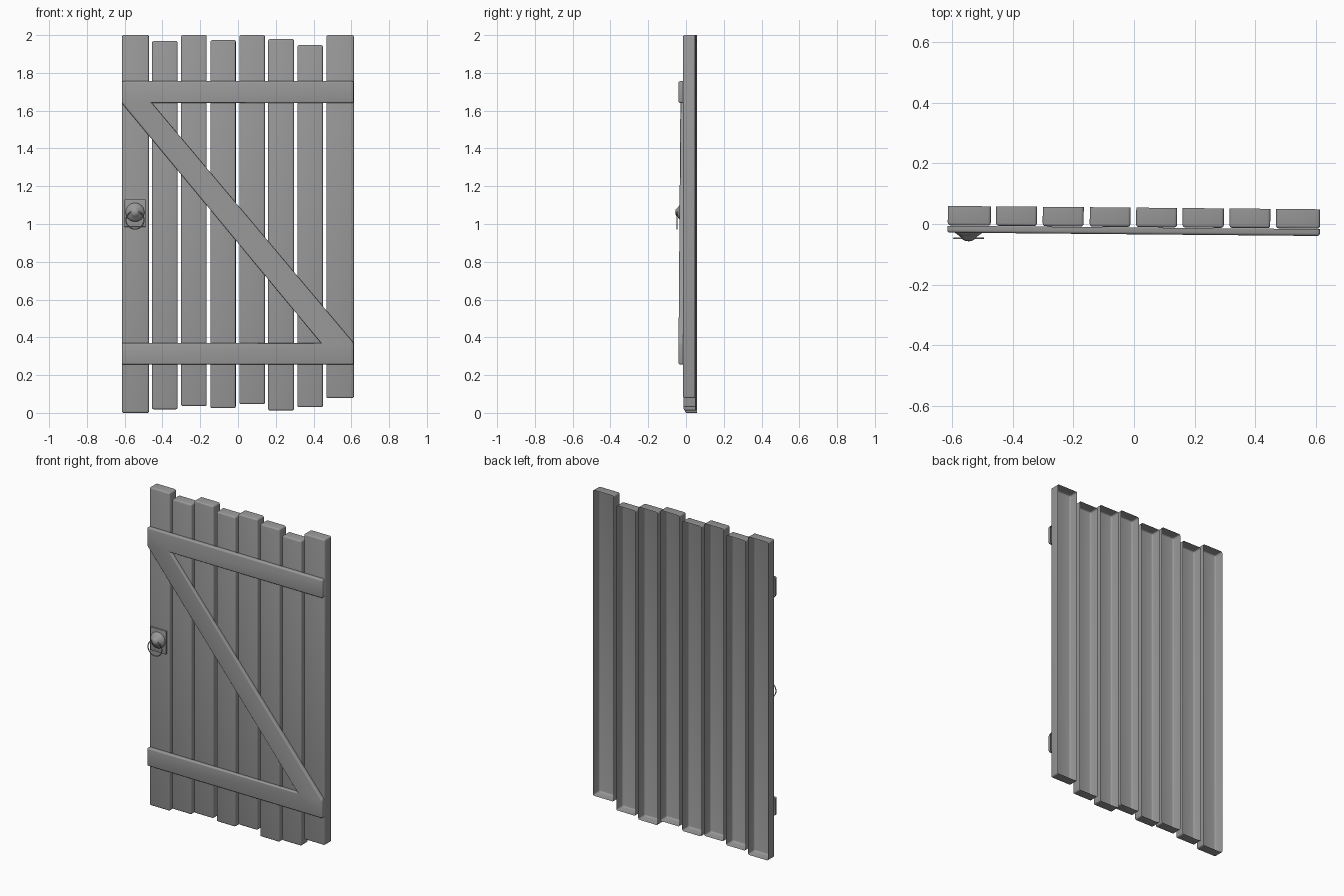
import bpy, bmesh, math
from mathutils import Vector

if "Cube" in bpy.data.objects:
    bpy.data.objects.remove(bpy.data.objects["Cube"])

TILT = -0.009  # the whole gate is turned very slightly about z

grey = bpy.data.materials.new("dark_grey")
grey.diffuse_color = (.32, .32, .32, 1)
grey.use_nodes = True
grey.node_tree.nodes["Principled BSDF"].inputs["Base Color"].default_value = grey.diffuse_color


def finish(name, bm):
    me = bpy.data.meshes.new(name)
    bm.to_mesh(me)
    bm.free()
    ob = bpy.data.objects.new(name, me)
    bpy.context.collection.objects.link(ob)
    ob.rotation_euler.z = TILT
    return ob


def slab(name, outline, y_front, y_back, bevel):
    """Open-backed slab from an x,z outline (counter-clockwise seen from the front)."""
    bm = bmesh.new()
    f = [bm.verts.new((x, y_front, z)) for x, z in outline]
    b = [bm.verts.new((x, y_back, z)) for x, z in outline]
    n = len(outline)
    bm.faces.new(f)
    for i in range(n):
        j = (i + 1) % n
        bm.faces.new((f[j], f[i], b[i], b[j]))
    # round the front edges and outer corners, but not the inner corners
    bm.normal_update()
    edges = [e for e in bm.edges if not e.is_boundary and e.calc_face_angle_signed() > .5]
    bmesh.ops.bevel(bm, geom=edges, offset=bevel, segments=3, profile=.5,
                    affect='EDGES', clamp_overlap=True)
    # split the concave front into clean triangles
    bmesh.ops.triangulate(bm, faces=[p for p in bm.faces if len(p.verts) > 4])
    return finish(name, bm)


def rect(x0, x1, z0, z1):
    return [(x0, z0), (x1, z0), (x1, z1), (x0, z1)]


# Upright boards: left, right, bottom, top
boards = [(-.614, -.472, 0, 2), (-.455, -.320, .019, 1.968),
          (-.301, -.166, .036, 2), (-.146, -.012, .025, 1.973),
          (.007, .142, .046, 2), (.160, .296, .013, 1.979),
          (.315, .449, .030, 1.947), (.468, .613, .078, 2)]
for i, b in enumerate(boards):
    slab(f"board_{i + 1}", rect(*b), -.010, .054, .009)

# Z-shaped brace: two rails joined by a diagonal
z_outline = [(-.615, 1.756), (-.615, 1.64), (.44, .37), (-.615, .37), (-.615, .256),
             (.613, .256), (.613, .37), (-.455, 1.64), (.613, 1.64), (.613, 1.756)]
slab("z_brace", z_outline, -.034, -.0115, .009)

# Latch plate
slab("latch_plate", rect(-.60, -.49, .985, 1.13), -.021, -.0115, .0015)

# Latch knob, turned about the y axis
bm = bmesh.new()
centre = Vector((-.545, 0, 1.062))
profile = [(.050, -.020), (.049, -.028), (.044, -.035), (.034, -.042),
           (.024, -.050), (.018, -.057), (.010, -.061), (0, -.062)]
vs = [bm.verts.new(centre + Vector((r, y, 0))) for r, y in profile]
es = [bm.edges.new(p) for p in zip(vs, vs[1:])]
bmesh.ops.spin(bm, geom=vs + es, cent=centre, axis=(0, 1, 0),
               angle=math.tau, steps=24, use_duplicate=False)
bmesh.ops.remove_doubles(bm, verts=bm.verts, dist=1e-5)
bmesh.ops.recalc_face_normals(bm, faces=bm.faces)
if sum(f.normal.y * f.calc_area() for f in bm.faces) > 0:
    bmesh.ops.reverse_faces(bm, faces=bm.faces)
finish("latch_knob", bm)

# Pull ring hanging from the knob
bpy.ops.mesh.primitive_torus_add(location=(-.545, -.047, 1.021), rotation=(math.pi / 2, 0, 0),
                                 major_radius=.048, minor_radius=.003,
                                 major_segments=32, minor_segments=8)
bpy.context.object.name = "pull_ring"

# Dark grey throughout, smooth shading with sharp edges kept
for ob in bpy.context.collection.objects:
    ob.data.materials.append(grey)
    ob.select_set(True)
bpy.ops.object.shade_smooth_by_angle(angle=math.radians(50))
